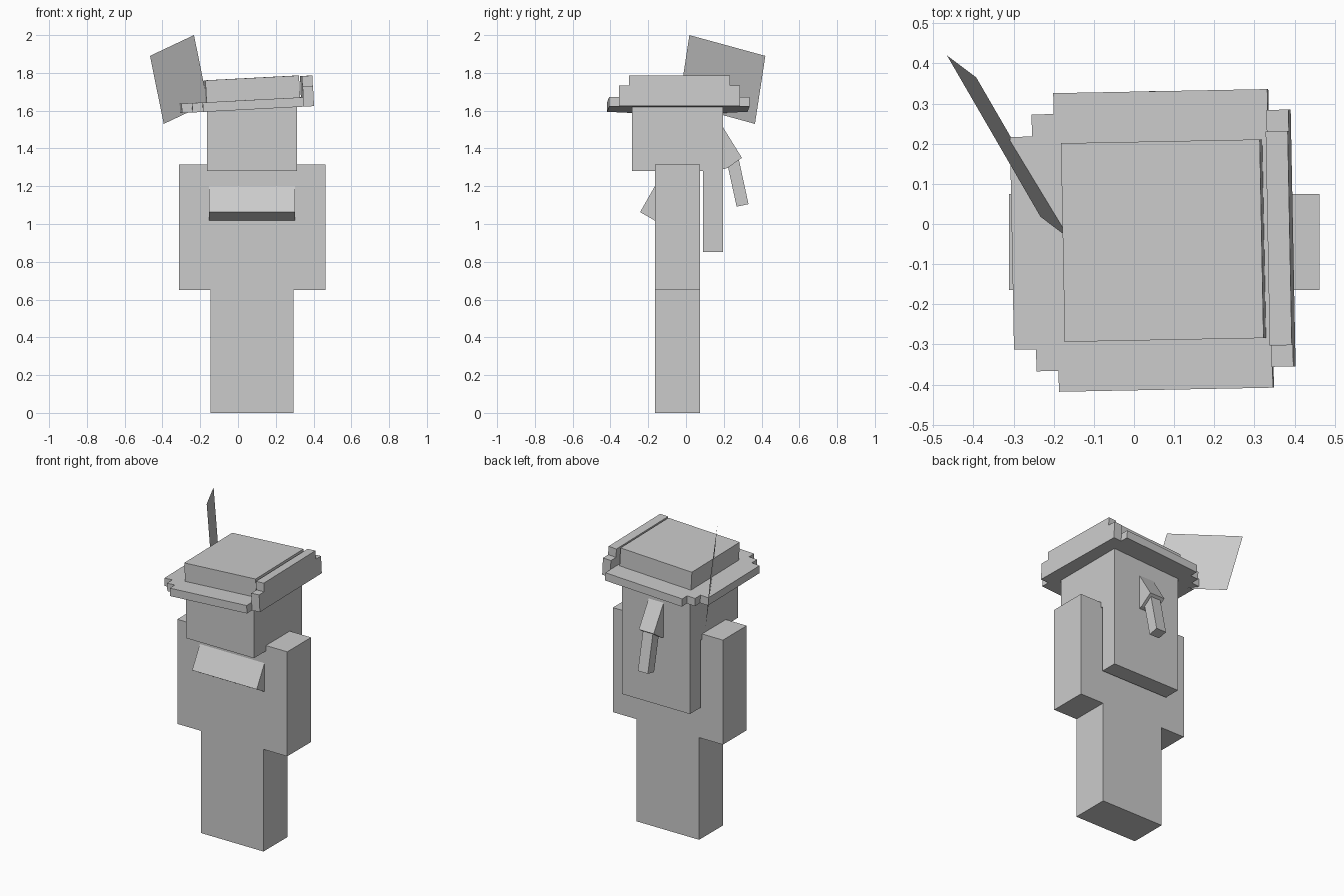
import bpy
from math import radians
from mathutils import Matrix, Vector

cube = bpy.data.objects.get("Cube")
if cube:
    bpy.data.objects.remove(cube, do_unlink=True)

grey = bpy.data.materials.new("light grey")
grey.use_nodes = True
colour = (0.6, 0.6, 0.6, 1)
grey.diffuse_color = colour
grey.node_tree.nodes["Principled BSDF"].inputs["Base Color"].default_value = colour


def build(name, verts, faces, matrix=None):
    mesh = bpy.data.meshes.new(name)
    mesh.from_pydata(verts, [], faces)
    if matrix:
        mesh.transform(matrix)
    mesh.materials.append(grey)
    obj = bpy.data.objects.new(name, mesh)
    bpy.context.collection.objects.link(obj)
    return obj


def prism(name, lower, upper, matrix=None):
    """Join two matching outlines with side walls and caps."""
    n = len(lower)
    walls = [(i, (i + 1) % n, n + (i + 1) % n, n + i) for i in range(n)]
    caps = [tuple(reversed(range(n))), tuple(range(n, 2 * n))]
    return build(name, lower + upper, walls + caps, matrix)


def box(name, x, y, z, matrix=None):
    rect = [(x[0], y[0]), (x[1], y[0]), (x[1], y[1]), (x[0], y[1])]
    return prism(name, [(*p, z[0]) for p in rect], [(*p, z[1]) for p in rect], matrix)


def side_profile(name, x, yz):
    """Extrude a counter-clockwise (y, z) outline along x."""
    return prism(name, [(x[0], *p) for p in yz], [(x[1], *p) for p in yz])


# Body
depth = (-0.165, 0.075)
box("legs", (-0.145, 0.295), depth, (0, 0.65))
box("torso_and_arms", (-0.312, 0.462), depth, (0.65, 1.315))
side_profile("chest", (-0.153, 0.302), [(-0.165, 1.2), (-0.243, 1.063), (-0.165, 1.018)])

# Head and long back hair in one stepped outline
side_profile("head_and_hair", (-0.165, 0.312),
             [(-0.285, 1.28), (0.09, 1.28), (0.09, 0.852), (0.197, 0.852),
              (0.197, 1.63), (-0.285, 1.63)])

# Small hair tail
side_profile("tail_base", (0.02, 0.125), [(0.197, 1.29), (0.22, 1.297), (0.296, 1.35), (0.197, 1.51)])
side_profile("tail_tip", (0.037, 0.107), [(0.268, 1.092), (0.331, 1.105), (0.28, 1.34), (0.217, 1.327)])

# Hat, tipped slightly to one side
tilt = (Matrix.Translation((0.07, -0.041, 1.607))
        @ Matrix.Rotation(radians(1.1), 4, 'Z') @ Matrix.Rotation(radians(-3), 4, 'Y'))
steps = [(-0.262, 0.372), (-0.317, 0.32), (-0.372, 0.265)]
outline = [(0.272, -0.372)]
outline += [(0.272, 0.372)]
for i, (u, v) in enumerate(steps):
    outline.append((u, v))
    if i < 2:
        outline.append((u, steps[i + 1][1]))
outline += [(u, -v) for u, v in reversed(outline[2:])]
prism("hat_brim", [(*p, 0) for p in outline], [(*p, 0.05) for p in outline], tilt)
box("hat_crown", (-0.239, 0.257), (-0.248, 0.247), (0.02, 0.166), tilt)

# Turned-up brim flap with stepped ends
flap = [(-0.32, 0), (0.32, 0), (0.32, 0.108), (0.267, 0.108),
        (0.267, 0.162), (-0.267, 0.162), (-0.267, 0.108), (-0.32, 0.108)]
prism("hat_flap", [(0.272, *p) for p in flap], [(0.327, *p) for p in flap], tilt)

# Flat feather plate
outer, top, low = Vector((-0.466, 0.42, 1.89)), Vector((-0.233, 0.018, 2.0)), Vector((-0.393, 0.365, 1.53))
build("feather", [outer, low, top + low - outer, top], [(0, 1, 2, 3)])
